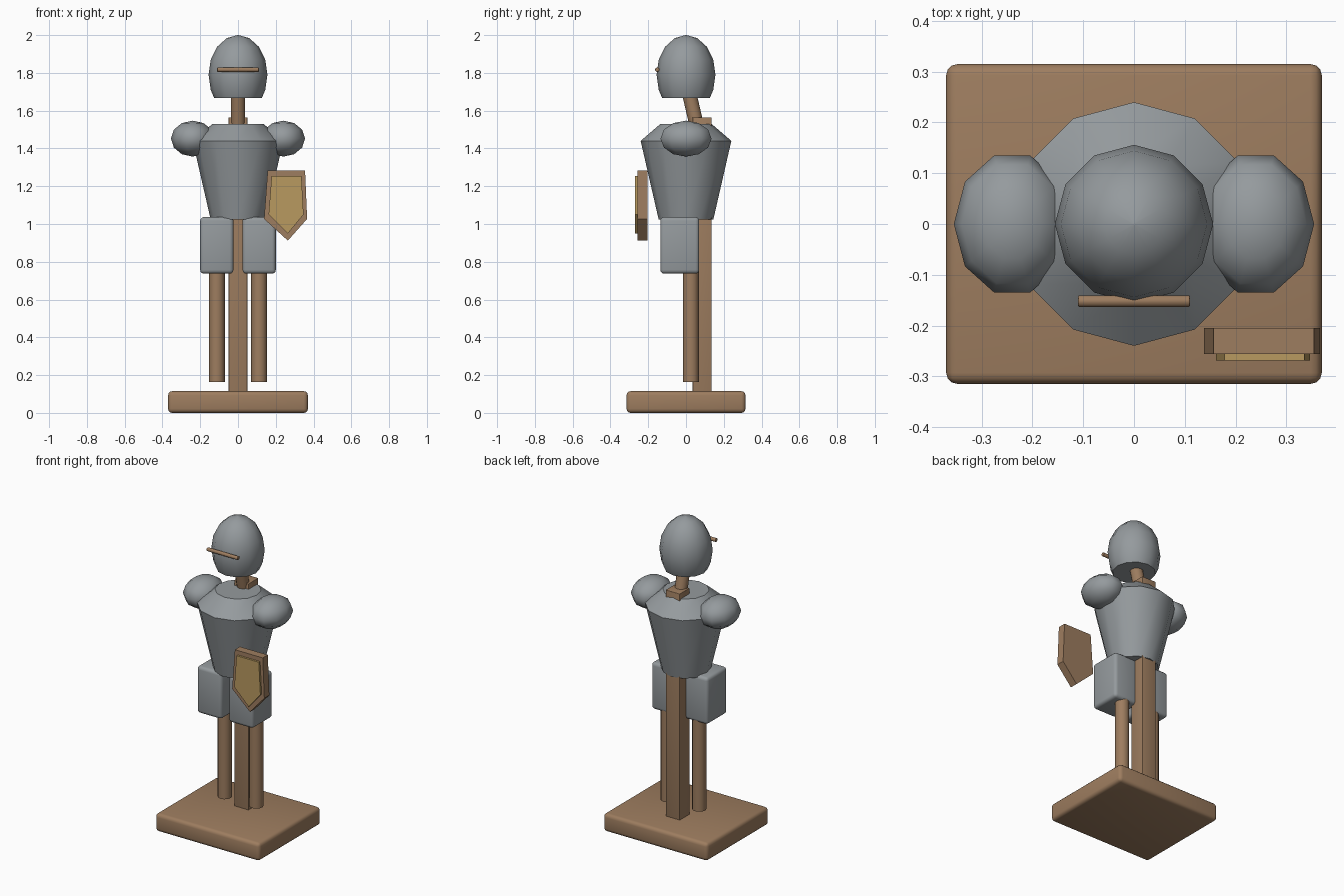
import bpy, bmesh
from math import radians, sin, cos, pi
from mathutils import Vector

cube = bpy.data.objects.get("Cube")
if cube:
    bpy.data.objects.remove(cube, do_unlink=True)


def material(name, rgb):
    mat = bpy.data.materials.new(name)
    mat.use_nodes = True
    mat.diffuse_color = (*rgb, 1)
    mat.node_tree.nodes["Principled BSDF"].inputs["Base Color"].default_value = (*rgb, 1)
    return mat


wood = material("brown wood", (0.34, 0.205, 0.115))
steel = material("grey steel", (0.30, 0.325, 0.34))
gold = material("dull gold", (0.48, 0.32, 0.115))


def finish(name, bm, mat, bevel=0, angle=40):
    """Turn a bmesh into a shaded object with an optional rounded edge."""
    bmesh.ops.recalc_face_normals(bm, faces=bm.faces)
    mesh = bpy.data.meshes.new(name)
    bm.to_mesh(mesh)
    bm.free()
    obj = bpy.data.objects.new(name, mesh)
    bpy.context.collection.objects.link(obj)
    mesh.materials.append(mat)
    bpy.ops.object.select_all(action="DESELECT")
    obj.select_set(True)
    bpy.context.view_layer.objects.active = obj
    if bevel:
        mod = obj.modifiers.new("rounded edges", "BEVEL")
        mod.width = bevel
        mod.segments = 3
        bpy.ops.object.modifier_apply(modifier=mod.name)
    bpy.ops.object.shade_smooth_by_angle(angle=radians(angle))
    return obj


def box(name, low, high, mat, bevel=0):
    bm = bmesh.new()
    bmesh.ops.create_cube(bm, size=1)
    low, high = Vector(low), Vector(high)
    for v in bm.verts:
        v.co = (low + high) / 2 + v.co * (high - low)
    return finish(name, bm, mat, bevel)


def rod(name, start, end, radius, mat, sides=12, bevel=0):
    bm = bmesh.new()
    start, end = Vector(start), Vector(end)
    axis = end - start
    bmesh.ops.create_cone(bm, cap_ends=True, segments=sides, radius1=radius,
                          radius2=radius, depth=axis.length)
    turn = axis.to_track_quat("Z", "Y")
    for v in bm.verts:
        v.co = turn @ v.co + (start + end) / 2
    return finish(name, bm, mat, bevel)


def lathe(name, profile, mat, sides=12, angle=40):
    """Stack rings of (radius, height) and close both ends."""
    bm = bmesh.new()
    rings = [[bm.verts.new((r * cos(2 * pi * i / sides), r * sin(2 * pi * i / sides), z))
              for i in range(sides)] for r, z in profile]
    for a, b in zip(rings, rings[1:]):
        for i in range(sides):
            j = (i + 1) % sides
            bm.faces.new((a[i], a[j], b[j], b[i]))
    bm.faces.new(rings[0])
    bm.faces.new(rings[-1])
    return finish(name, bm, mat, angle=angle)


def plate(name, outline, back, front, mat):
    """Extrude an x-z outline along y."""
    bm = bmesh.new()
    face = bm.faces.new([bm.verts.new((x, back, z)) for x, z in outline])
    new = bmesh.ops.extrude_face_region(bm, geom=[face])["geom"]
    for v in new:
        if isinstance(v, bmesh.types.BMVert):
            v.co.y = front
    # keep the back closed
    if not face.is_valid or all(f.calc_center_median().y < back - 1e-5 for f in bm.faces):
        bm.faces.new([v for v in bm.verts if abs(v.co.y - back) < 1e-6])
    return finish(name, bm, mat)


# Stand
box("base", (-0.37, -0.315, 0), (0.37, 0.315, 0.115), wood, 0.022)
box("post", (-0.05, 0.035, 0.1), (0.05, 0.135, 1.565), wood, 0.003)
rod("shoulder_bar", (-0.24, 0.045, 1.46), (0.24, 0.045, 1.46), 0.037, wood)
rod("neck", (0, 0.085, 1.4), (0, 0.008, 1.73), 0.038, wood)

# Breastplate
lathe("breastplate", [(0.145, 1.025), (0.24, 1.44), (0.135, 1.53)], steel, angle=35)

# Helmet: a stretched dome cut flat at the bottom
dome = [(0.156 * cos(radians(a)), 1.79 + 0.21 * sin(radians(a)))
        for a in (-36, -22.5, 0, 22.5, 45, 67.5, 89)]
lathe("helmet", dome, steel, angle=50)
rod("visor_bar", (-0.11, -0.152, 1.817), (0.11, -0.152, 1.817), 0.012, wood, bevel=0.003)

# Limbs on both sides
for side, s in (("left", 1), ("right", -1)):
    bm = bmesh.new()
    bmesh.ops.create_uvsphere(bm, u_segments=10, v_segments=6, radius=1)
    for v in bm.verts:
        # a vertex points straight forward and back
        x, y = v.co.y, v.co.x
        v.co = (s * 0.24 + 0.115 * x, 0.142 * y, 1.452 + 0.095 * v.co.z)
    finish(side + "_shoulder_guard", bm, steel, angle=60)
    x = s * 0.112
    box(side + "_thigh_guard", (x - 0.088, -0.136, 0.737), (x + 0.088, 0.07, 1.037), steel, 0.02)
    rod(side + "_leg", (x, 0.026, 0.163), (x, 0.026, 0.9), 0.042, wood)

# Shield with a raised centre panel
plate("shield", [(0.157, 1.283), (0.355, 1.283), (0.366, 1.027), (0.264, 0.912),
                 (0.138, 1.027)], -0.205, -0.256, wood)
plate("shield_panel", [(0.178, 1.255), (0.336, 1.255), (0.347, 1.05), (0.264, 0.95),
                       (0.162, 1.05)], -0.25, -0.269, gold)
